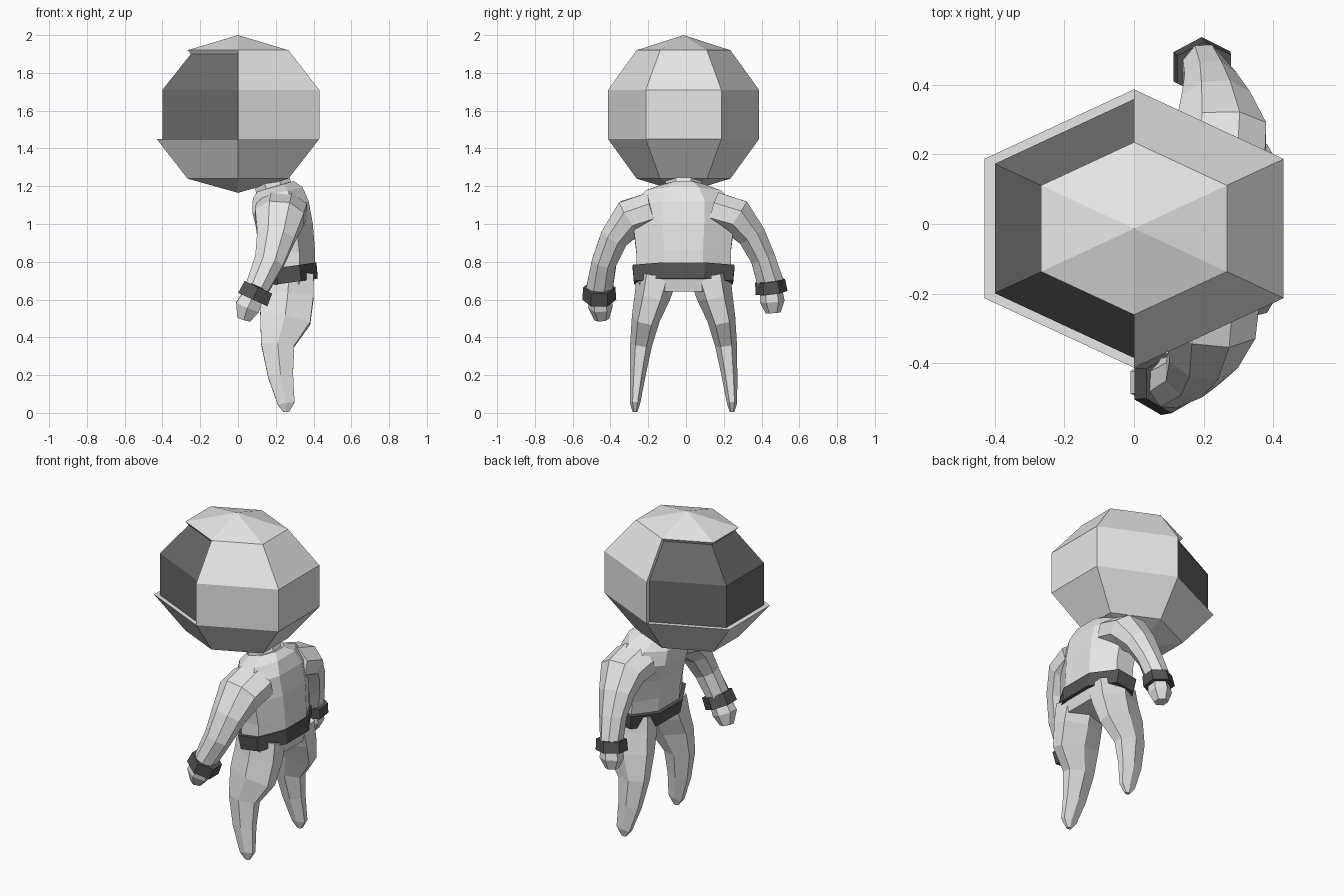
import bpy, bmesh, math
from mathutils import Vector

if "Cube" in bpy.data.objects:
    bpy.data.objects.remove(bpy.data.objects["Cube"])

CY = -0.013  # symmetry line of the figure, which faces -x


def material(name, value):
    m = bpy.data.materials.new(name)
    m.diffuse_color = (value, value, value, 1)
    m.use_nodes = True
    m.node_tree.nodes["Principled BSDF"].inputs["Base Color"].default_value = m.diffuse_color
    return m


WHITE = material("suit_white", 0.8)
VISOR = material("visor_dark", 0.14)
BAND = material("band_dark", 0.09)


def finish(name, bm, mats):
    bmesh.ops.recalc_face_normals(bm, faces=bm.faces[:])
    mesh = bpy.data.meshes.new(name)
    bm.to_mesh(mesh)
    bm.free()
    for m in mats:
        mesh.materials.append(m)
    obj = bpy.data.objects.new(name, mesh)
    bpy.context.collection.objects.link(obj)
    return obj


def loft(name, rings, sides, mat, side=1):
    """Tube through (x, distance from centre, z, radius in x, radius across)."""
    bm = bmesh.new()
    pts = [Vector((r[0], CY + side * r[1], r[2])) for r in rings]
    angles = [math.pi / sides + math.tau * i / sides for i in range(sides)]
    mu = max(math.cos(a) for a in angles)
    mv = max(math.sin(a) for a in angles)
    loops = []
    for i, p in enumerate(pts):
        d = (pts[min(i + 1, len(pts) - 1)] - pts[max(i - 1, 0)]).normalized()
        u = Vector((1, 0, 0))
        u = (u - d * u.dot(d)).normalized()
        v = d.cross(u)
        loops.append([bm.verts.new(p + u * math.cos(a) / mu * rings[i][3]
                                   + v * math.sin(a) / mv * rings[i][4]) for a in angles])
    for a, b in zip(loops, loops[1:]):
        for k in range(sides):
            n = (k + 1) % sides
            bm.faces.new((a[k], a[n], b[n], b[k]))
    bm.faces.new(loops[0])
    bm.faces.new(loops[-1])
    return finish(name, bm, [mat])


# Helmet: six-sided shell with a recessed visor across the -x half
def helmet():
    bm = bmesh.new()

    def ring(scale, z):
        out = []
        for k in range(6):
            a = math.radians(90 + 60 * k)
            out.append(bm.verts.new((0.497 * scale * math.cos(a),
                                     CY + 0.4 * scale * math.sin(a), z)))
        return out

    def quad(a, b, k, mat=0):
        n = (k + 1) % 6
        bm.faces.new((a[k], a[n], b[n], b[k])).material_index = mat

    outer = [ring(0.62, 1.92), ring(1, 1.71), ring(1, 1.45), ring(0.62, 1.24)]
    inner = [ring(0.58, 1.9), ring(0.93, 1.71), ring(0.93, 1.45)]
    top = bm.verts.new((0, CY, 2.0))
    bottom = bm.verts.new((0, CY, 1.165))
    for k in range(6):
        n = (k + 1) % 6
        bm.faces.new((top, outer[0][k], outer[0][n]))
        bm.faces.new((bottom, outer[3][n], outer[3][k]))
        quad(outer[2], outer[3], k)
        if k < 3:
            # visor panes, brow and jaw ledges
            quad(outer[0], inner[0], k)
            quad(inner[0], inner[1], k, 1)
            quad(inner[1], inner[2], k, 1)
            quad(inner[2], outer[2], k)
        else:
            quad(outer[0], outer[1], k)
            quad(outer[1], outer[2], k)
    # step between back shell and visor
    for k in (0, 3):
        for i in (0, 1):
            bm.faces.new((outer[i][k], outer[i + 1][k], inner[i + 1][k], inner[i][k]))
    bmesh.ops.delete(bm, geom=[v for v in bm.verts if not v.link_faces], context='VERTS')
    finish("helmet", bm, [WHITE, VISOR])


helmet()

# Torso leaning forward, neck and belt
loft("torso", [(0.265, 0, 0.65, 0.125, 0.225), (0.27, 0, 0.74, 0.14, 0.25),
               (0.265, 0, 0.85, 0.143, 0.25), (0.25, 0, 0.98, 0.148, 0.265),
               (0.225, 0, 1.09, 0.152, 0.27), (0.21, 0, 1.165, 0.135, 0.2),
               (0.2, 0, 1.2, 0.1, 0.11)], 8, WHITE)
loft("neck", [(0.195, 0, 1.17, 0.1, 0.1), (0.17, 0, 1.26, 0.09, 0.09)], 8, WHITE)
loft("belt", [(0.274, 0, 0.69, 0.15, 0.262), (0.262, 0, 0.775, 0.155, 0.27)], 8, BAND)

# Arms swing differently; right is the -y side
ARMS = {
    "right": (-1, [(0.23, 0.16, 1.07, 0.135, 0.1), (0.22, 0.28, 1.035, 0.13, 0.1),
                   (0.2, 0.365, 0.93, 0.1, 0.075), (0.165, 0.42, 0.8, 0.078, 0.065),
                   (0.1, 0.445, 0.66, 0.062, 0.07)],
              [(0.1, 0.445, 0.66, 0.05, 0.055), (0.05, 0.44, 0.56, 0.065, 0.065),
               (0.03, 0.433, 0.495, 0.035, 0.04)],
              [(0.108, 0.446, 0.665, 0.08, 0.085), (0.078, 0.446, 0.6, 0.085, 0.09)]),
    "left": (1, [(0.24, 0.16, 1.07, 0.135, 0.1), (0.25, 0.28, 1.035, 0.13, 0.1),
                 (0.235, 0.36, 0.94, 0.1, 0.075), (0.22, 0.42, 0.82, 0.075, 0.065),
                 (0.2, 0.46, 0.69, 0.06, 0.07)],
             [(0.2, 0.46, 0.69, 0.05, 0.055), (0.192, 0.47, 0.59, 0.062, 0.065),
              (0.188, 0.474, 0.53, 0.035, 0.04)],
             [(0.202, 0.458, 0.7, 0.078, 0.08), (0.195, 0.466, 0.635, 0.082, 0.085)]),
}
# Legs taper to small pointed feet
LEG = [(0.27, 0.14, 0.73, 0.13, 0.11), (0.265, 0.165, 0.62, 0.135, 0.095),
       (0.25, 0.2, 0.5, 0.135, 0.075), (0.21, 0.225, 0.36, 0.088, 0.058),
       (0.225, 0.243, 0.2, 0.067, 0.042), (0.255, 0.257, 0.05, 0.045, 0.027),
       (0.255, 0.257, 0.005, 0.015, 0.012)]

for label, (side, arm, hand, cuff) in ARMS.items():
    loft(label + "_arm", arm, 8, WHITE, side)
    loft(label + "_hand", hand, 6, WHITE, side)
    loft(label + "_cuff", cuff, 6, BAND, side)
    loft(label + "_leg", LEG, 6, WHITE, side)
